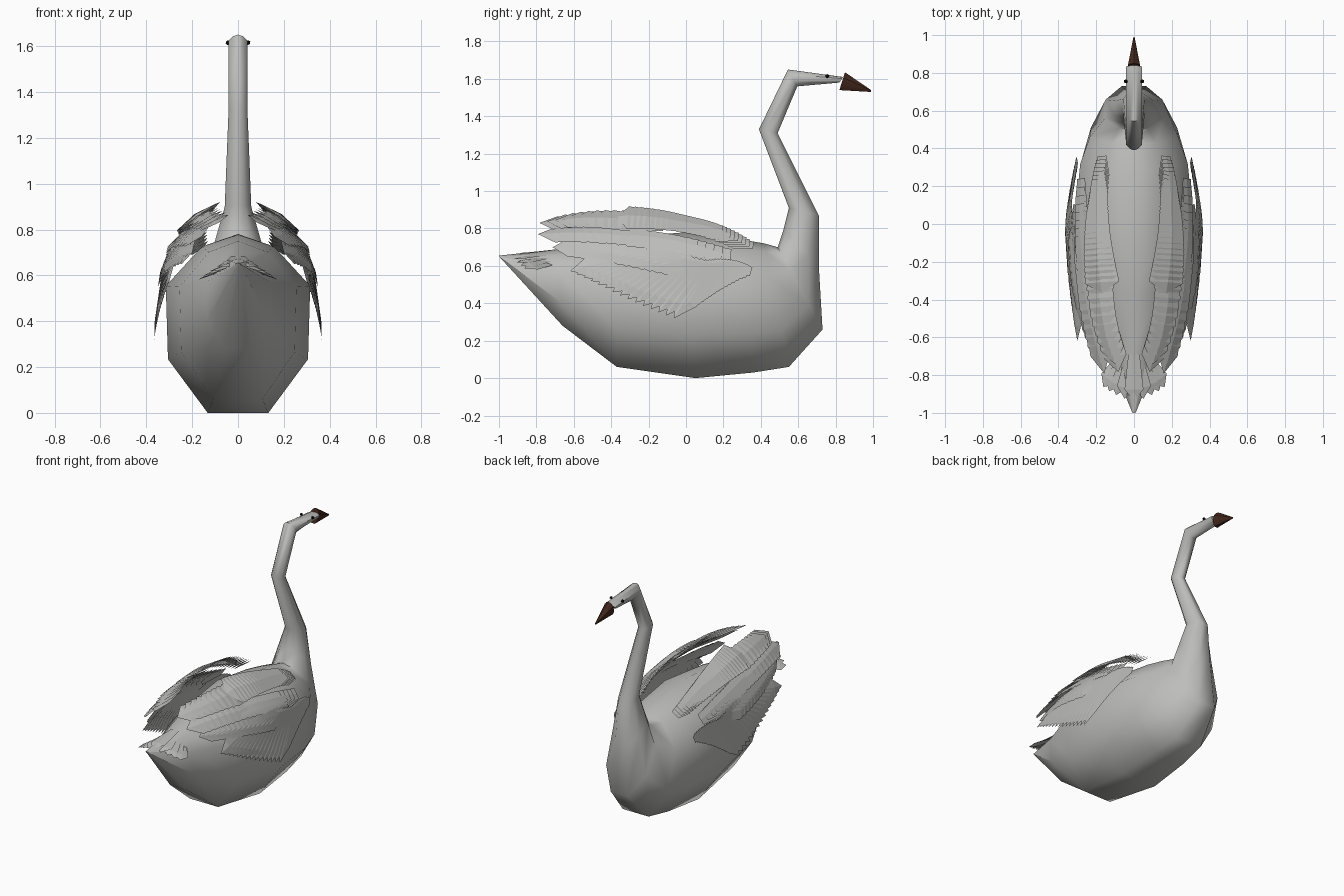
import bpy, bmesh, math
from mathutils import Vector

cube = bpy.data.objects.get("Cube")
if cube:
    bpy.data.objects.remove(cube, do_unlink=True)


def material(name, rgb):
    m = bpy.data.materials.new(name)
    m.use_nodes = True
    m.diffuse_color = (*rgb, 1)
    bsdf = m.node_tree.nodes["Principled BSDF"]
    bsdf.inputs["Base Color"].default_value = (*rgb, 1)
    bsdf.inputs["Roughness"].default_value = 0.8
    return m


plumage = material("pale plumage", (0.51, 0.51, 0.5))
beak_brown = material("dark brown beak", (0.06, 0.022, 0.013))
eye_black = material("black eye", (0.006, 0.006, 0.006))


def finish(bm, name, mat, smooth=None):
    mesh = bpy.data.meshes.new(name)
    bm.to_mesh(mesh)
    bm.free()
    mesh.materials.append(mat)
    ob = bpy.data.objects.new(name, mesh)
    bpy.context.collection.objects.link(ob)
    if smooth:
        bpy.ops.object.select_all(action='DESELECT')
        ob.select_set(True)
        bpy.context.view_layer.objects.active = ob
        bpy.ops.object.shade_smooth_by_angle(angle=math.radians(smooth))


# Cross-section of one side, top to bottom: (width factor, height factor)
HALF = [(0.5, 0.86), (1, 0.42), (0.97, -0.4), (0.42, -1)]
SECTION = [(0, 1)] + HALF + [(-u, v) for u, v in reversed(HALF)]


def loft(name, rings, mat, smooth):
    """Each ring: upper (y, z), lower (y, z), half width."""
    bm = bmesh.new()
    loops = []
    for ty, tz, by, bz, w in rings:
        top, low = Vector((0, ty, tz)), Vector((0, by, bz))
        loops.append([bm.verts.new(low.lerp(top, (v + 1) / 2) + Vector((u * w, 0, 0)))
                      for u, v in SECTION])
    n = len(SECTION)
    for a, b in zip(loops, loops[1:]):
        for i in range(n):
            j = (i + 1) % n
            bm.faces.new((a[i], a[j], b[j], b[i]))
    bm.faces.new(loops[0])
    bm.faces.new(loops[-1])
    bmesh.ops.recalc_face_normals(bm, faces=bm.faces)
    finish(bm, name, mat, smooth)


# Body, neck and head in one skin, tail tip to face
loft("body_neck_head", [
    (-1, 0.655, -0.99, 0.64, 0.01),
    (-0.68, 0.69, -0.66, 0.28, 0.14),
    (-0.37, 0.75, -0.37, 0.06, 0.255),
    (0, 0.78, 0.05, 0, 0.315),
    (0.3, 0.74, 0.36, 0.03, 0.285),
    (0.42, 0.72, 0.55, 0.06, 0.235),
    (0.49, 0.7, 0.73, 0.26, 0.155),
    (0.52, 0.79, 0.71, 0.6, 0.105),
    (0.55, 0.91, 0.71, 0.87, 0.058),
    (0.39, 1.33, 0.49, 1.31, 0.041),
    (0.545, 1.65, 0.595, 1.56, 0.042),
    (0.84, 1.61, 0.82, 1.58, 0.042),
], plumage, 60)

# Beak
loft("beak", [
    (0.85, 1.635, 0.82, 1.54, 0.032),
    (0.99, 1.54, 0.99, 1.53, 0.003),
], beak_brown, 30)

# Eyes
for side, label in ((1, "left"), (-1, "right")):
    bm = bmesh.new()
    bmesh.ops.create_icosphere(bm, subdivisions=1, radius=0.011)
    bmesh.ops.translate(bm, verts=bm.verts, vec=(side * 0.044, 0.755, 1.615))
    finish(bm, label + "_eye", eye_black)


def add_feather(bm, root, direction, normal, length, half):
    """Broad plate with a pointed end and a slightly raised spine."""
    d = direction.normalized()
    across = d.cross(normal).normalized()
    up = across.cross(d)
    mid = root + d * length * 0.75
    r, t, s = (bm.verts.new(p) for p in (root, root + d * length, mid + up * half * 0.15))
    for k in (-1, 1):
        base = bm.verts.new(root + across * half * 0.6 * k)
        edge = bm.verts.new(mid + across * half * k)
        bm.faces.new((r, base, edge, s)[::k])
        bm.faces.new((s, edge, t)[::k])


def mix(pair, t):
    return pair[0] + (pair[1] - pair[0]) * t


def feather_row(name, side, count, path, dirs, tilts, lengths, halves):
    """Overlapping feathers rooted along a quadratic curve."""
    def flip(p):
        return Vector((p[0] * side, p[1], p[2]))

    a, b, c = map(flip, path)
    aims = list(map(flip, dirs))
    bm = bmesh.new()
    for i in range(count):
        t = i / (count - 1)
        root = a.lerp(b, t).lerp(b.lerp(c, t), t)
        tilt = math.radians(mix(tilts, t))
        normal = flip((math.cos(tilt), 0, math.sin(tilt)))
        add_feather(bm, root, mix(aims, t), normal, mix(lengths, t), mix(halves, t))
    finish(bm, name, plumage)


# Wing rows: count, root path, directions, upward tilts, lengths, half widths
BACK = (0, -1, 0.1)
DOWN = (0.1, -0.55, -0.85)
SWEPT = (-0.2, -1, 0)
ROWS = {
    "shoulder_feathers": (22, [(.17, .36, .71), (.22, .16, .84), (.17, -.13, .84)],
                          (BACK, BACK), (53, 56), (.14, .24), (.05, .11)),
    "back_feathers": (9, [(.18, -.12, .82), (.19, -.3, .85), (.15, -.45, .83)],
                      (BACK, SWEPT), (53, 60), (.3, .34), (.09, .07)),
    "secondary_feathers": (16, [(.28, .24, .66), (.31, -.1, .77), (.24, -.38, .77)],
                           (BACK, SWEPT), (35, 50), (.24, .42), (.06, .07)),
    "primary_feathers": (14, [(.31, .1, .65), (.33, -.15, .7), (.27, -.36, .7)],
                         ((.1, -1, -.2), SWEPT), (17, 30), (.3, .36), (.06, .06)),
    "front_covert_feathers": (15, [(.3, .34, .6), (.32, .25, .64), (.33, .15, .62)],
                              (DOWN, DOWN), (17, 10), (.06, .34), (.03, .05)),
    "rear_covert_feathers": (15, [(.33, .13, .62), (.33, -.05, .66), (.3, -.27, .66)],
                             (DOWN, (0, -1, -.25)), (10, 22), (.36, .36), (.05, .05)),
}
for side, label in ((1, "left"), (-1, "right")):
    for name, spec in ROWS.items():
        feather_row(label + "_" + name, side, *spec)

# Tail fan, drooping at its sides
bm = bmesh.new()
for i in range(9):
    k = i / 4 - 1
    droop = abs(k)
    add_feather(bm, Vector((0.05 * k, -0.69, 0.685 - 0.06 * droop)),
                Vector((0.65 * k, -1, -0.12 - 0.1 * droop)), Vector((0.4 * k, 0, 1)),
                0.25 - 0.04 * droop, 0.05)
finish(bm, "tail_fan", plumage)
